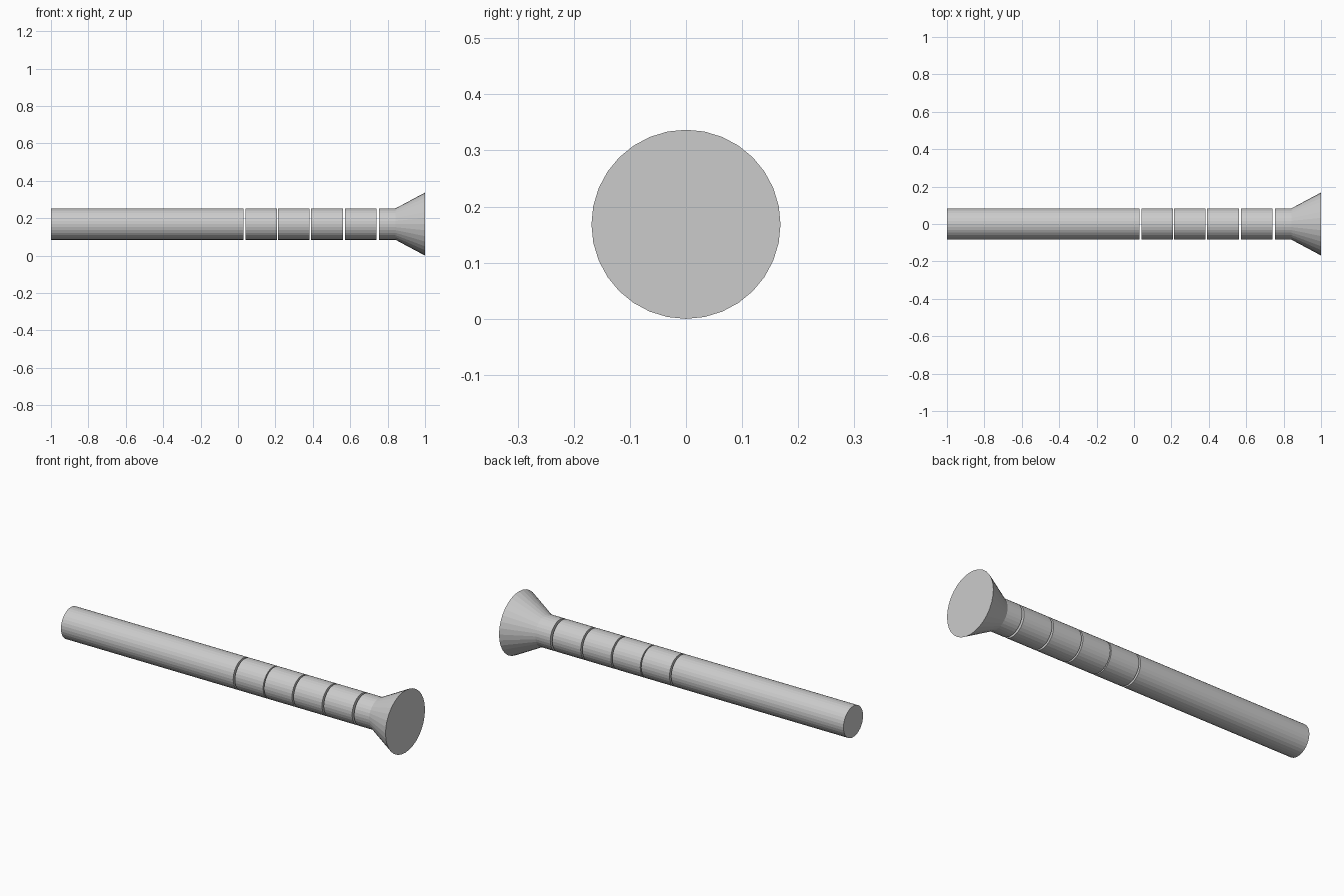
import bpy, bmesh
from math import sin, cos, tau

if "Cube" in bpy.data.objects:
    bpy.data.objects.remove(bpy.data.objects["Cube"])

SIDES = 32
CENTRE_Z = 0.1685
ROD_R = 0.084
BELL_R = 0.1685


def turned(name, profile):
    """Closed solid turned around the x axis from (x, radius) stations."""
    bm = bmesh.new()
    rings = [[bm.verts.new((x, r * sin(tau * i / SIDES), CENTRE_Z + r * cos(tau * i / SIDES)))
              for i in range(SIDES)] for x, r in profile]
    for a, b in zip(rings, rings[1:]):
        for i in range(SIDES):
            j = (i + 1) % SIDES
            bm.faces.new((a[i], a[j], b[j], b[i]))
    bm.faces.new(rings[0])
    bm.faces.new(rings[-1])
    bmesh.ops.recalc_face_normals(bm, faces=bm.faces)
    mesh = bpy.data.meshes.new(name)
    bm.to_mesh(mesh)
    bm.free()
    obj = bpy.data.objects.new(name, mesh)
    bpy.context.collection.objects.link(obj)
    return obj


# Long plain shaft
turned("shaft", [(-1.0, ROD_R), (0.03, ROD_R)])

# Short grip segments separated by narrow gaps
for n, (x0, x1) in enumerate([(0.04, 0.209), (0.215, 0.382), (0.391, 0.561), (0.571, 0.741)], 1):
    turned(f"grip_segment_{n}", [(x0, ROD_R), (x1, ROD_R)])

# Collar flaring out into the wide end
turned("flared_end", [(0.753, ROD_R), (0.842, ROD_R), (1.0, BELL_R)])
